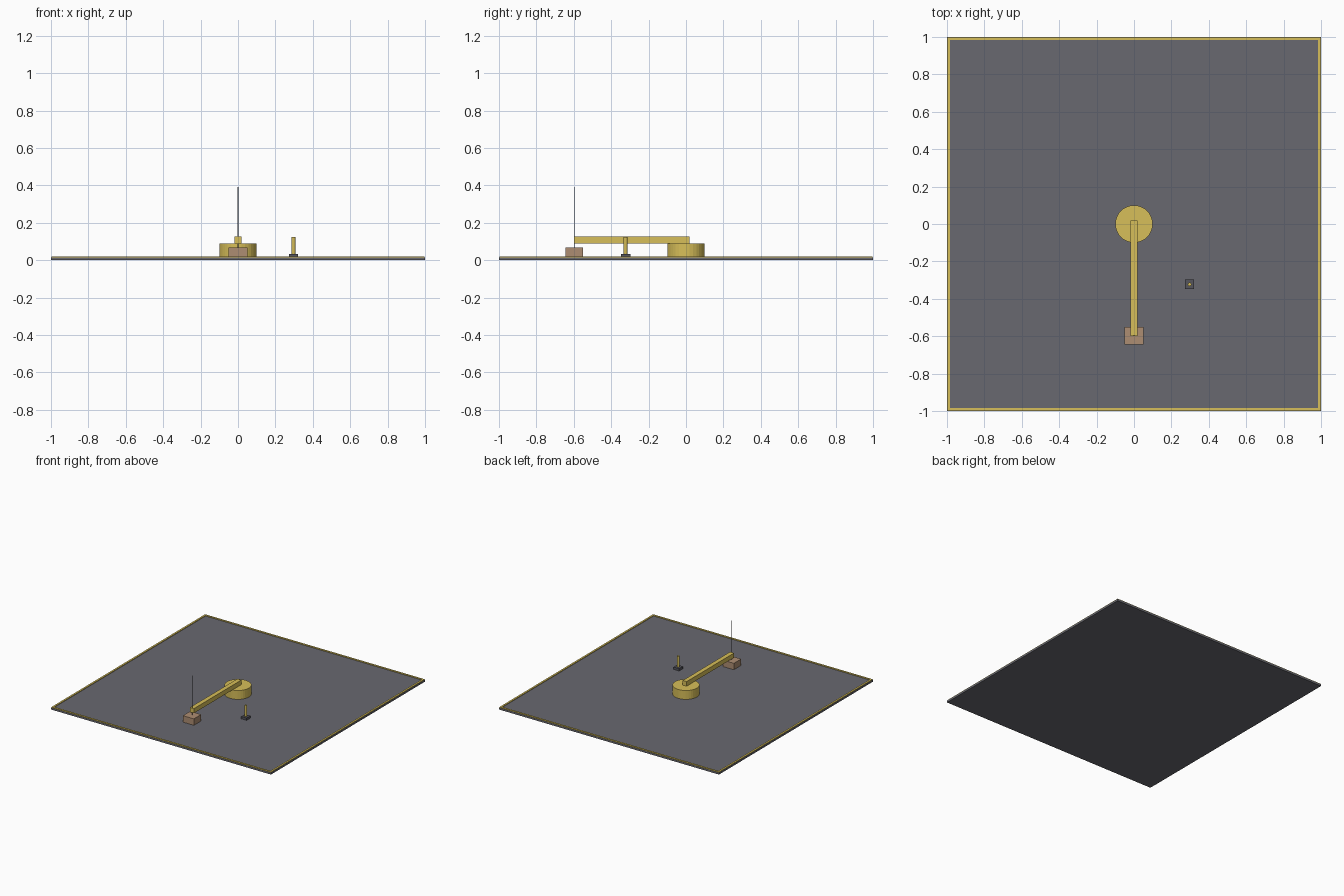
import bpy

if "Cube" in bpy.data.objects:
    bpy.data.objects.remove(bpy.data.objects["Cube"])


def material(name, rgb):
    m = bpy.data.materials.new(name)
    m.diffuse_color = (*rgb, 1)
    m.use_nodes = True
    m.node_tree.nodes["Principled BSDF"].inputs["Base Color"].default_value = m.diffuse_color
    return m


GOLD = material("gold", (0.68, 0.52, 0.10))
SLATE = material("slate", (0.14, 0.14, 0.16))
DARK = material("dark_metal", (0.09, 0.09, 0.11))
TAN = material("tan", (0.42, 0.27, 0.17))


def finish(name, mat):
    ob = bpy.context.object
    ob.name = name
    ob.data.materials.append(mat)
    return ob


def box(name, x, y, z, mat):
    """Box from (min, max) ranges on each axis."""
    bpy.ops.mesh.primitive_cube_add(size=1, location=[sum(r) / 2 for r in (x, y, z)])
    bpy.context.object.scale = [r[1] - r[0] for r in (x, y, z)]
    bpy.ops.object.transform_apply(location=False, rotation=False, scale=True)
    return finish(name, mat)


def cylinder(name, x, y, z, radius, sides, mat):
    bpy.ops.mesh.primitive_cylinder_add(vertices=sides, radius=radius,
                                        depth=z[1] - z[0], location=(x, y, sum(z) / 2))
    return finish(name, mat)


# Base slab with a thin gold trim along its top edges
TOP, TRIM = 0.015, 0.015
box("base_plate", (-1, 1), (-1, 1), (0, TOP), SLATE)
for side, s in (("right", 1), ("left", -1)):
    r = sorted((s * 0.998, s * (0.998 - TRIM)))
    box(f"{side}_trim", r, (-0.998, 0.998), (TOP, TOP + 0.005), GOLD)
for side, s in (("back", 1), ("front", -1)):
    r = sorted((s * 0.998, s * (0.998 - TRIM)))
    box(f"{side}_trim", (-0.998 + TRIM, 0.998 - TRIM), r, (TOP, TOP + 0.005), GOLD)

# Round pivot and the arm resting on it
cylinder("pivot", 0, 0, (TOP, 0.088), 0.1, 32, GOLD)
box("arm", (-0.018, 0.018), (-0.598, 0.018), (0.088, 0.126), GOLD)

# Head block under the arm tip, with its upright needle
box("head_block", (-0.05, 0.05), (-0.645, -0.55), (TOP, 0.068), TAN)
cylinder("needle", 0, -0.595, (0.068, 0.39), 0.002, 8, DARK)

# Small lever on its square foot
LX, LY = 0.297, -0.323
box("lever_foot", (LX - 0.025, LX + 0.025), (LY - 0.025, LY + 0.025), (TOP, 0.034), DARK)
cylinder("lever", LX, LY, (0.034, 0.124), 0.01, 12, GOLD)
